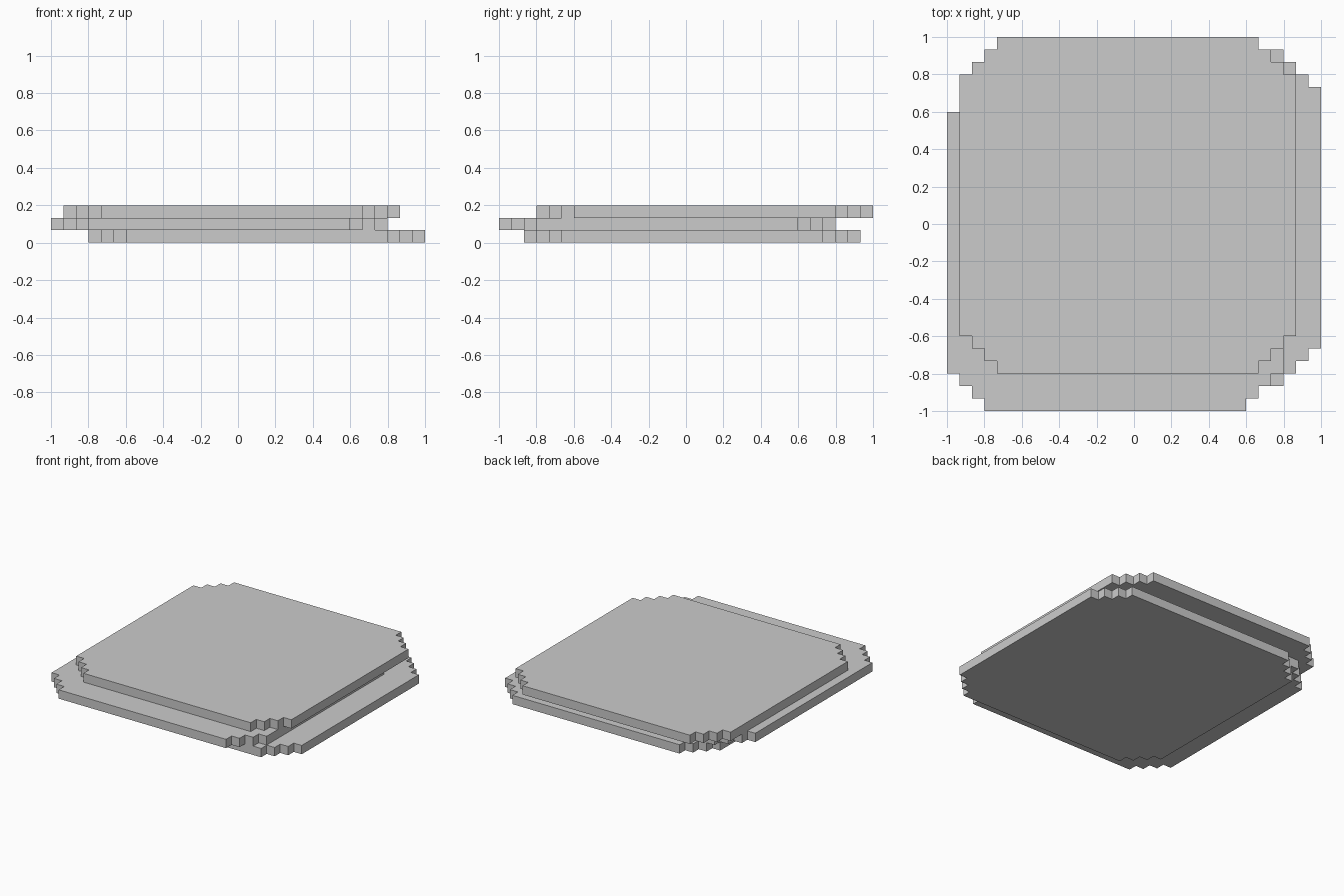
import bpy, bmesh

if "Cube" in bpy.data.objects:
    bpy.data.objects.remove(bpy.data.objects["Cube"])

U = 1 / 15        # one block of the stepped grid
HALF = 13.5       # half width of a slab, in blocks
STEPS = 3         # stair steps cut into each corner


def stepped_outline():
    # One corner staircase, turned four times around the slab
    corner = []
    for i in range(STEPS + 1):
        x, y = HALF - i, HALF - STEPS + i
        corner.append((x, y))
        if i < STEPS:
            corner.append((x - 1, y))
    outline = []
    for _ in range(4):
        outline += corner
        corner = [(-y, x) for x, y in corner]
    return outline


def slab(name, cx, cy, level):
    bm = bmesh.new()
    verts = [bm.verts.new(((cx + x) * U, (cy + y) * U, level * U))
             for x, y in stepped_outline()]
    base = bm.faces.new(verts)
    top = bmesh.ops.extrude_face_region(bm, geom=[base], use_keep_orig=True)
    moved = [g for g in top["geom"] if isinstance(g, bmesh.types.BMVert)]
    bmesh.ops.translate(bm, verts=moved, vec=(0, 0, U))
    bmesh.ops.recalc_face_normals(bm, faces=bm.faces)
    mesh = bpy.data.meshes.new(name)
    bm.to_mesh(mesh)
    bm.free()
    obj = bpy.data.objects.new(name, mesh)
    bpy.context.collection.objects.link(obj)


# Three identical slabs, stacked slightly out of line
slab("bottom_slab", 1.5, 0.5, 0)
slab("middle_slab", -1.5, -1.5, 1)
slab("top_slab", -0.5, 1.5, 2)
